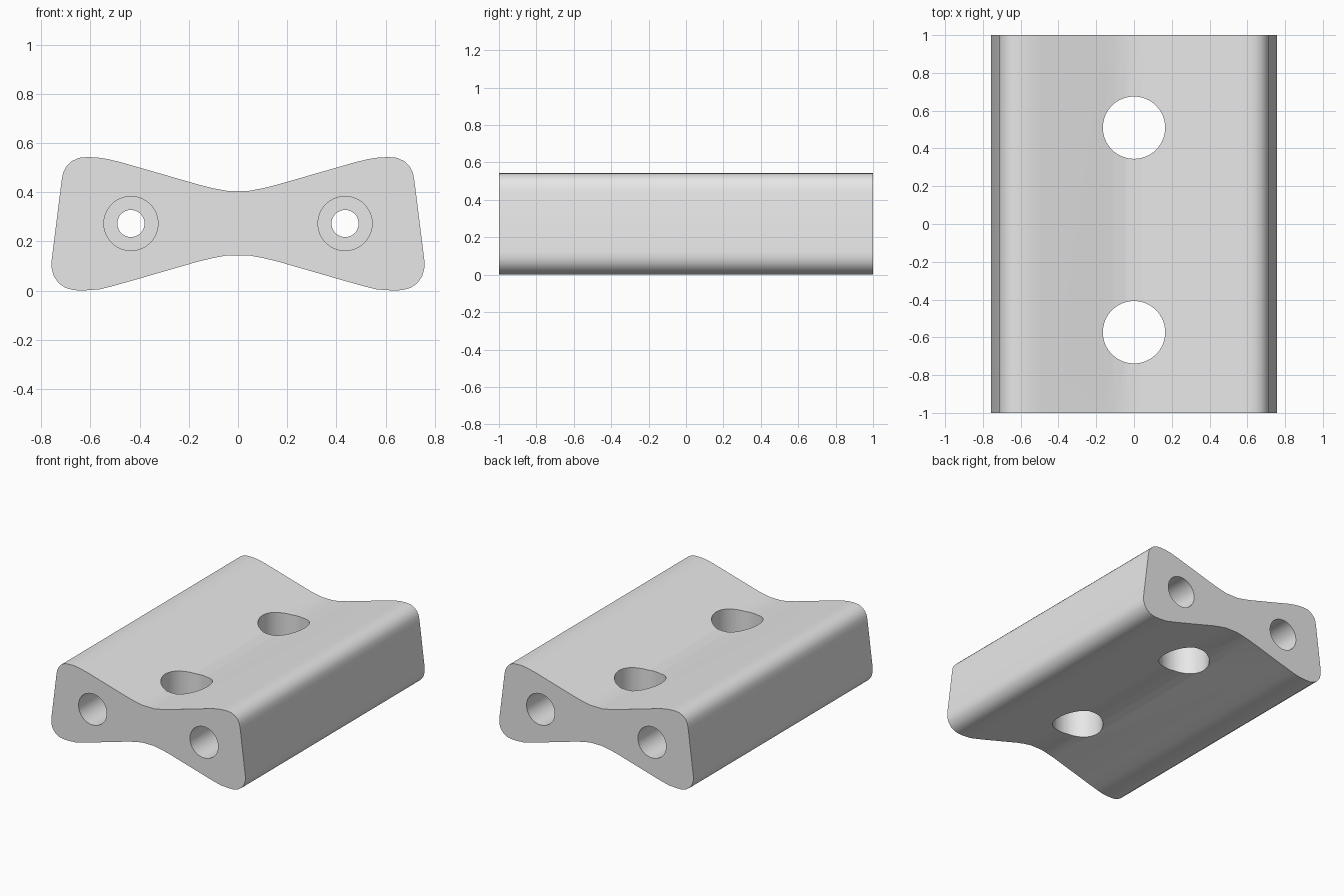
import bpy, bmesh, math
from mathutils import Matrix

cube = bpy.data.objects.get("Cube")
if cube:
    bpy.data.objects.remove(cube, do_unlink=True)

GREY = (0.8, 0.8, 0.8, 1)
mat = bpy.data.materials.new("light grey")
mat.use_nodes = True
mat.diffuse_color = GREY
mat.node_tree.nodes["Principled BSDF"].inputs["Base Color"].default_value = GREY


def add_object(name, bm):
    bmesh.ops.recalc_face_normals(bm, faces=bm.faces)
    mesh = bpy.data.meshes.new(name)
    bm.to_mesh(mesh)
    bm.free()
    mesh.materials.append(mat)
    obj = bpy.data.objects.new(name, mesh)
    bpy.context.collection.objects.link(obj)
    return obj


def cylinder(bm, radius, depth, place):
    bmesh.ops.create_cone(bm, cap_ends=True, segments=64, radius1=radius,
                          radius2=radius, depth=depth, matrix=place)


# Right half of the waisted cross-section, from top centre to bottom centre
half = [(0.047, 0.406), (0.105, 0.417), (0.16, 0.431), (0.48, 0.523),
        (0.53, 0.535), (0.57, 0.541), (0.61, 0.543), (0.645, 0.54),
        (0.675, 0.527), (0.698, 0.505), (0.711, 0.478), (0.717, 0.445),
        (0.757, 0.125), (0.757, 0.09), (0.748, 0.058), (0.728, 0.03),
        (0.7, 0.011), (0.665, 0.002), (0.625, 0.001), (0.565, 0.005),
        (0.505, 0.02), (0.43, 0.041), (0.16, 0.119), (0.105, 0.132),
        (0.047, 0.143)]
outline = half + [(-x, z) for x, z in reversed(half)]

# Block extruded along its length
bm = bmesh.new()
face = bm.faces.new([bm.verts.new((x, -1, z)) for x, z in outline])
ext = bmesh.ops.extrude_face_region(bm, geom=[face], use_keep_orig=True)
for v in ext["geom"]:
    if isinstance(v, bmesh.types.BMVert):
        v.co.y = 1
block = add_object("block", bm)

# Two large vertical holes through the waist
bm = bmesh.new()
for y in (0.51, -0.573):
    cylinder(bm, 0.165, 2, Matrix.Translation((0, y, 0.27)))
cutters = [add_object("vertical_hole_cutter", bm)]

# Lengthwise holes: narrow all the way, with a wide bore from each end
turn = Matrix.Rotation(math.pi / 2, 4, "X")
for name, radius, depth, centres in (("through_hole_cutter", 0.055, 3, (0,)),
                                     ("end_bore_cutter", 0.11, 1, (-1, 1))):
    bm = bmesh.new()
    for x in (-0.435, 0.435):
        for y in centres:
            cylinder(bm, radius, depth, Matrix.Translation((x, y, 0.273)) @ turn)
    cutters.append(add_object(name, bm))

# Cut the holes, then bake the result into the block
for cutter in cutters:
    cut = block.modifiers.new(cutter.name, "BOOLEAN")
    cut.operation = "DIFFERENCE"
    cut.solver = "EXACT"
    cut.object = cutter
bpy.context.view_layer.update()
baked = bpy.data.meshes.new_from_object(
    block.evaluated_get(bpy.context.evaluated_depsgraph_get()))
block.modifiers.clear()
block.data = baked
for cutter in cutters:
    bpy.data.objects.remove(cutter, do_unlink=True)

# Smooth curves with crisp hole rims and end faces
bpy.ops.object.select_all(action="DESELECT")
block.select_set(True)
bpy.context.view_layer.objects.active = block
bpy.ops.object.shade_smooth_by_angle(angle=math.radians(30))
